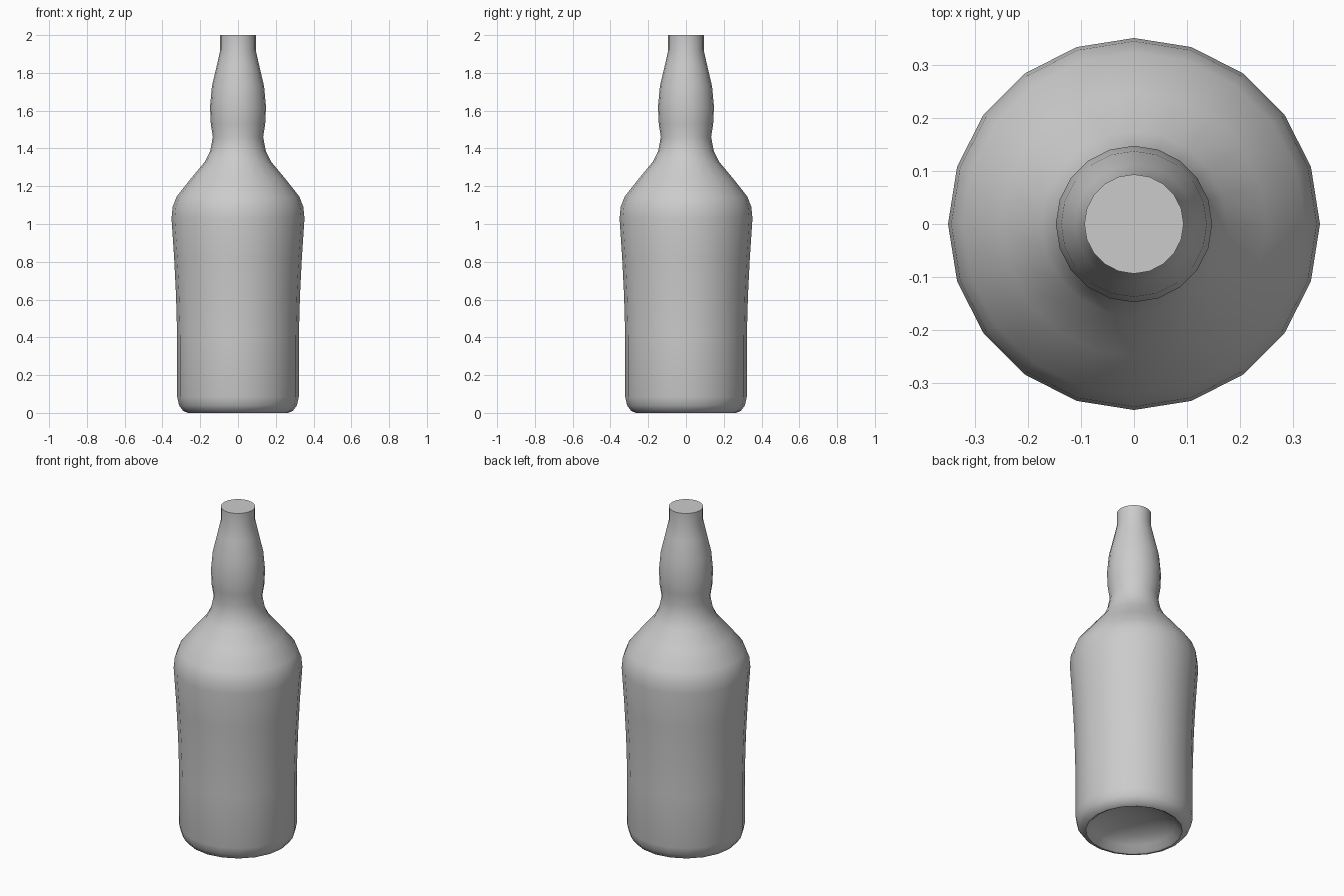
import bpy, bmesh, math

if "Cube" in bpy.data.objects:
    bpy.data.objects.remove(bpy.data.objects["Cube"])

SIDES = 20

# Bottle outline as (radius, height): hollow underside, rounded heel, body, shoulder, bulged neck, lip
profile = [
    (0.09, 0.085), (0.17, 0.065), (0.225, 0.035), (0.25, 0.008),
    (0.265, 0.0), (0.29, 0.01), (0.312, 0.04), (0.322, 0.085),
    (0.322, 0.40), (0.328, 0.62), (0.338, 0.82), (0.352, 1.03),
    (0.346, 1.09), (0.325, 1.145), (0.25, 1.24), (0.175, 1.33),
    (0.148, 1.385), (0.133, 1.46), (0.144, 1.53), (0.148, 1.62),
    (0.138, 1.73), (0.112, 1.84), (0.094, 1.92), (0.094, 2.0),
]

# Revolve the outline
bm = bmesh.new()
rings = []
for r, z in profile:
    rings.append([bm.verts.new((r * math.cos(2 * math.pi * i / SIDES),
                                r * math.sin(2 * math.pi * i / SIDES), z))
                  for i in range(SIDES)])
for low, high in zip(rings, rings[1:]):
    for i in range(SIDES):
        j = (i + 1) % SIDES
        bm.faces.new((low[i], low[j], high[j], high[i]))

# Flat mouth and centre of the hollow underside
bm.faces.new(rings[-1])
centre = bm.verts.new((0, 0, 0.09))
for i in range(SIDES):
    bm.faces.new((centre, rings[0][(i + 1) % SIDES], rings[0][i]))
bmesh.ops.recalc_face_normals(bm, faces=bm.faces)

mesh = bpy.data.meshes.new("bottle")
bm.to_mesh(mesh)
bm.free()
bottle = bpy.data.objects.new("bottle", mesh)
bpy.context.collection.objects.link(bottle)

# Smooth sides, crisp mouth edge
bpy.context.view_layer.objects.active = bottle
bottle.select_set(True)
bpy.ops.object.shade_smooth_by_angle(angle=math.radians(50))
